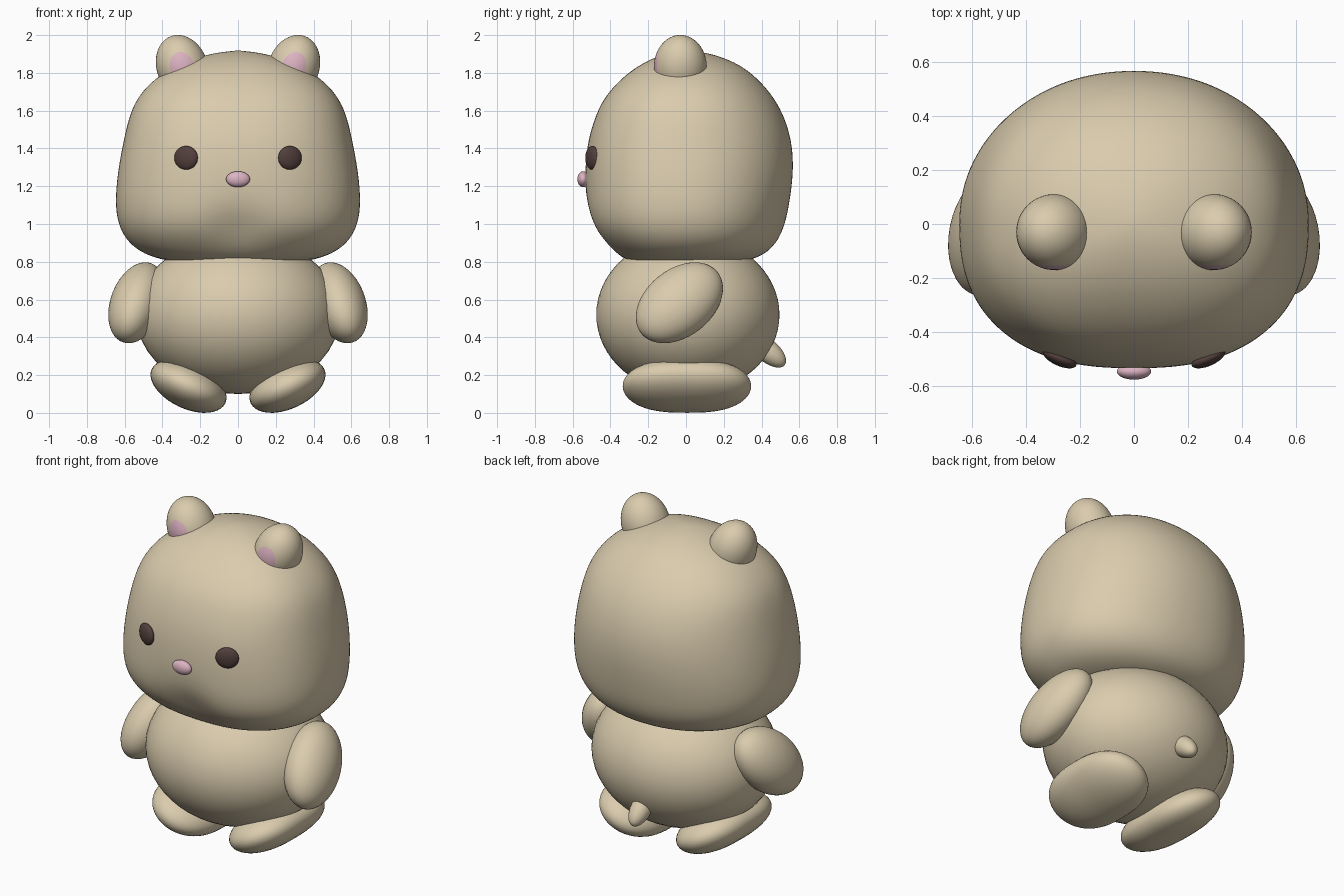
import bpy
import bmesh
import math
from mathutils import Matrix, Euler, Vector

cube = bpy.data.objects.get("Cube")
if cube:
    bpy.data.objects.remove(cube, do_unlink=True)


def make_material(name, rgb):
    mat = bpy.data.materials.new(name)
    mat.use_nodes = True
    color = (*rgb, 1)
    mat.diffuse_color = color
    shader = mat.node_tree.nodes["Principled BSDF"]
    shader.inputs["Base Color"].default_value = color
    shader.inputs["Roughness"].default_value = 0.7
    return mat


fur = make_material("tan fur", (0.70, 0.60, 0.42))
pink = make_material("soft pink", (0.72, 0.45, 0.54))
dark = make_material("dark brown", (0.085, 0.05, 0.045))


def finish(name, bm, materials):
    """Turn a bmesh into a smooth shaded object."""
    bmesh.ops.recalc_face_normals(bm, faces=bm.faces)
    for face in bm.faces:
        face.smooth = True
    mesh = bpy.data.meshes.new(name)
    bm.to_mesh(mesh)
    bm.free()
    for mat in materials:
        mesh.materials.append(mat)
    obj = bpy.data.objects.new(name, mesh)
    bpy.context.collection.objects.link(obj)
    return obj


def blob(name, center, radii, tilt=(0, 0, 0), side=1, mat=fur, blunt=1.0, cap=None):
    """Tilted ellipsoid with its poles along y; the front cap may be pink."""
    bm = bmesh.new()
    bmesh.ops.create_uvsphere(bm, u_segments=40, v_segments=32, radius=1)
    bmesh.ops.rotate(bm, verts=bm.verts, matrix=Matrix.Rotation(math.pi / 2, 3, "X"))
    if cap:
        for face in bm.faces:
            if face.calc_center_median().y < -cap:
                face.material_index = 1
    x_turn, y_turn, z_turn = (math.radians(a) for a in tilt)
    rotation = Euler((x_turn, y_turn * side, z_turn * side)).to_matrix()
    offset = Vector((center[0] * side, center[1], center[2]))
    for v in bm.verts:
        y = math.copysign(abs(v.co.y) ** blunt, v.co.y)
        shape = Vector((v.co.x * radii[0], y * radii[1], v.co.z * radii[2]))
        v.co = rotation @ shape + offset
    return finish(name, bm, [mat, pink] if cap else [mat])


# Head: stacked rounded rings (height, half width, front depth, back depth)
head_rings = [
    (0.80, 0.30, 0.24, 0.26), (0.805, 0.38, 0.31, 0.33),
    (0.84, 0.50, 0.37, 0.42), (0.90, 0.58, 0.44, 0.48),
    (0.98, 0.63, 0.505, 0.52), (1.08, 0.65, 0.533, 0.543),
    (1.20, 0.646, 0.537, 0.562), (1.32, 0.63, 0.533, 0.57),
    (1.44, 0.607, 0.52, 0.56), (1.56, 0.58, 0.485, 0.525),
    (1.66, 0.54, 0.44, 0.473), (1.75, 0.465, 0.365, 0.40),
    (1.82, 0.365, 0.28, 0.32), (1.87, 0.255, 0.195, 0.23),
    (1.905, 0.13, 0.10, 0.12),
]


def build_head(segments=48):
    bm = bmesh.new()
    rings = []
    for z, width, front, back in head_rings:
        ring = []
        for i in range(segments):
            angle = math.tau * i / segments
            c, s = math.cos(angle), math.sin(angle)
            power = 2 / 2.4 if s < 0 else 2 / 2.1
            x = math.copysign(abs(c) ** power, c) * width
            y = math.copysign(abs(s) ** power, s) * (front if s < 0 else back)
            # Shallow cleft between the cheeks
            if s < 0:
                y += 0.05 * math.exp(-(x / 0.14) ** 2 - ((z - 0.98) / 0.1) ** 2)
            ring.append(bm.verts.new((x, y, z)))
        rings.append(ring)
    for low, high in zip(rings, rings[1:]):
        for i in range(segments):
            j = (i + 1) % segments
            bm.faces.new((low[i], low[j], high[j], high[i]))
    # Crown and underside
    for ring, z in ((rings[0], 0.80), (rings[-1], 1.92)):
        tip = bm.verts.new((0, 0, z))
        for i in range(segments):
            bm.faces.new((ring[i], ring[(i + 1) % segments], tip))
    head = finish("head", bm, [fur])
    smooth = head.modifiers.new("smooth", "SUBSURF")
    smooth.levels = smooth.render_levels = 2


build_head()

# Body and tail
blob("body", (0, 0.01, 0.52), (0.54, 0.485, 0.42))
blob("tail", (0, 0.43, 0.33), (0.06, 0.12, 0.06), tilt=(-40, 0, 0))

# Nose
blob("nose", (0, -0.545, 1.237), (0.063, 0.03, 0.042), mat=pink)

# Paired parts
for side, label in ((1, "left"), (-1, "right")):
    blob(label + "_ear", (0.295, -0.03, 1.83), (0.135, 0.14, 0.175),
         tilt=(0, 20, 0), side=side, cap=0.87)
    blob(label + "_eye", (0.275, -0.496, 1.35), (0.067, 0.028, 0.063),
         tilt=(0, 0, 24), side=side, mat=dark)
    blob(label + "_arm", (0.535, -0.035, 0.583), (0.14, 0.18, 0.265),
         tilt=(-48, -20, 0), side=side)
    blob(label + "_leg", (0.262, 0.005, 0.142), (0.215, 0.34, 0.12),
         tilt=(0, -25, 0), side=side, blunt=0.75)
